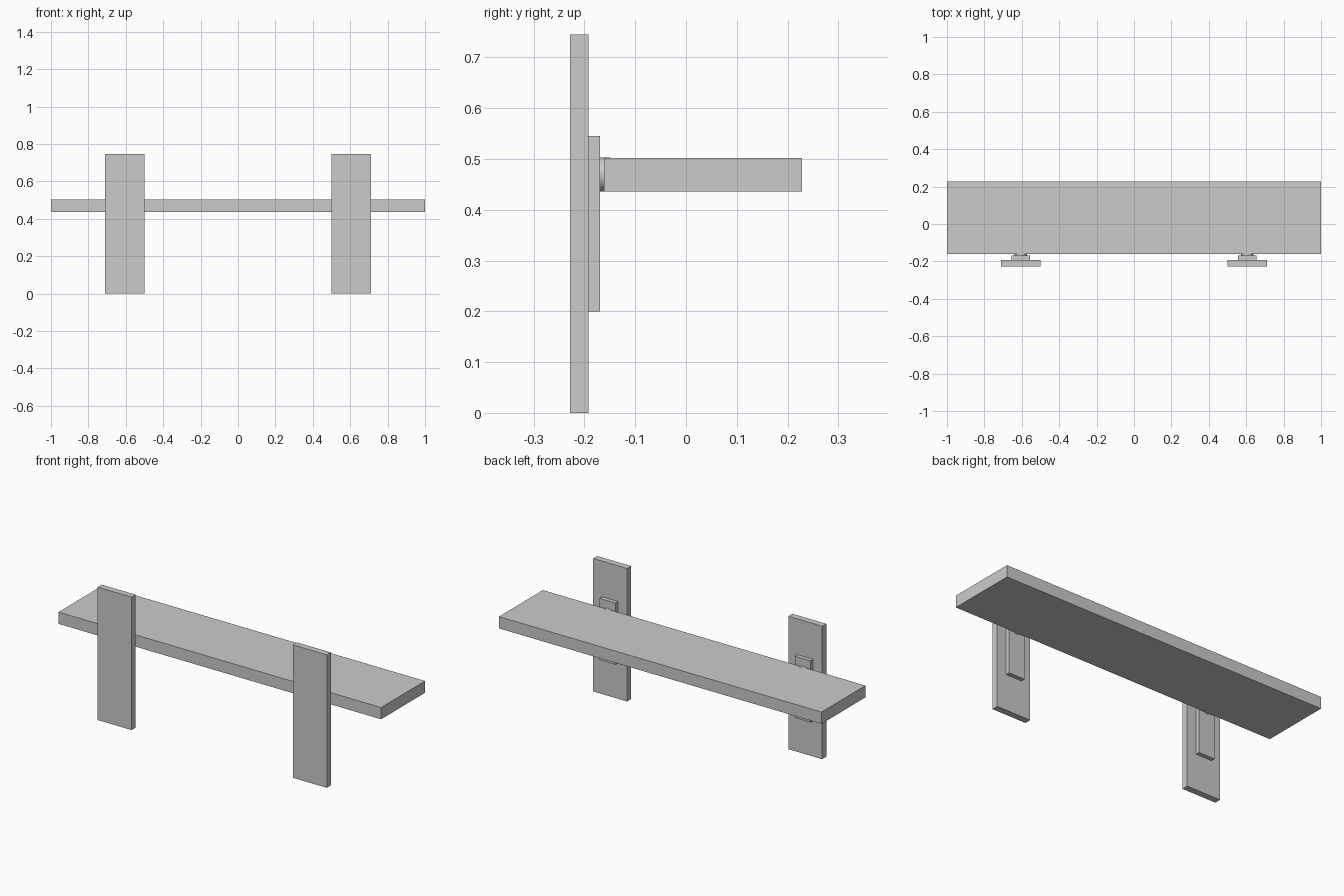
import bpy, math

if "Cube" in bpy.data.objects:
    bpy.data.objects.remove(bpy.data.objects["Cube"])


def box(name, x0, x1, y0, y1, z0, z1):
    bpy.ops.mesh.primitive_cube_add(
        size=1, location=((x0 + x1) / 2, (y0 + y1) / 2, (z0 + z1) / 2))
    ob = bpy.context.object
    ob.name = name
    ob.scale = (x1 - x0, y1 - y0, z1 - z0)
    bpy.ops.object.transform_apply(location=False, rotation=False, scale=True)
    return ob


# Long plank
box("shelf", -1, 1, -0.161, 0.228, 0.436, 0.502)

for side, cx in (("left", -0.605), ("right", 0.605)):
    # Broad upright board and the narrower plate fixed to its back
    box(side + "_upright", cx - 0.105, cx + 0.105, -0.228, -0.192, 0, 0.745)
    box(side + "_mounting_plate", cx - 0.049, cx + 0.049, -0.192, -0.169, 0.2, 0.545)

    # Short round spacer joining the plate to the plank
    bpy.ops.mesh.primitive_cylinder_add(
        vertices=32, radius=0.0335, depth=0.02,
        location=(cx, -0.159, 0.4695), rotation=(math.pi / 2, 0, 0))
    spacer = bpy.context.object
    spacer.name = side + "_spacer"
    bpy.ops.object.shade_smooth_by_angle()
